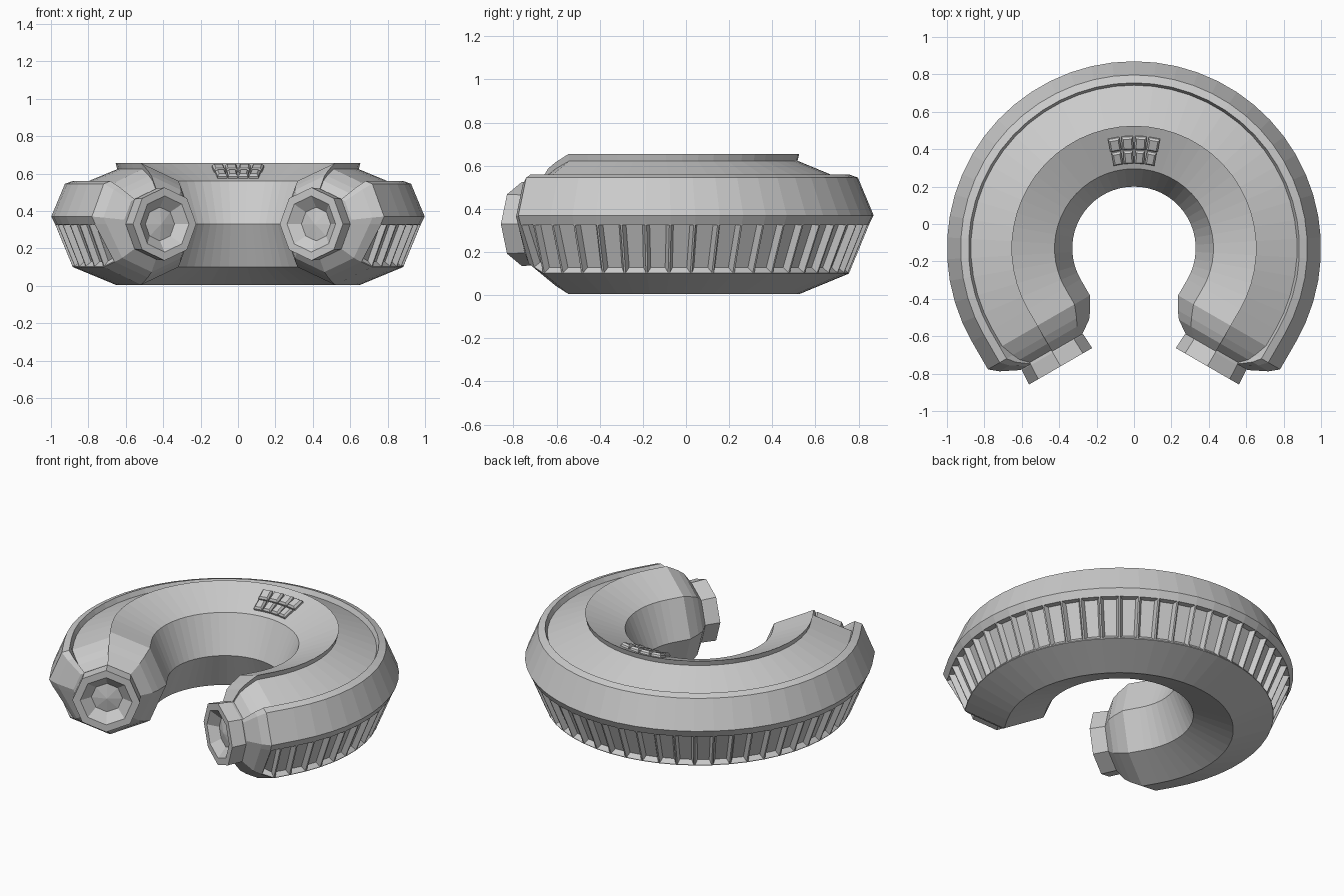
import bpy, bmesh, math
from mathutils import Vector

if "Cube" in bpy.data.objects:
    bpy.data.objects.remove(bpy.data.objects["Cube"])

CENTRE = Vector((0, -0.13, 0.33))
RING, SEGS, HALF = 0.655, 36, math.radians(120)
UP = Vector((0, 0, 1))


def frame(a, l=0.0):
    """Origin, outward and forward directions at angle a from +y, slid l past the arc end."""
    out = Vector((math.sin(a), math.cos(a), 0))
    fwd = Vector((math.cos(a), -math.sin(a), 0)) * (1 if a > 0 else -1)
    return CENTRE + out * RING + fwd * l, out, fwd


def loft(bm, rings):
    """Skin closed rings of points; returns faces by strip."""
    vs = [[bm.verts.new(p) for p in r] for r in rings]
    strips = []
    n = len(rings[0])
    for a, b in zip(vs, vs[1:]):
        strips.append([bm.faces.new((a[i], a[(i + 1) % n], b[(i + 1) % n], b[i])) for i in range(n)])
    return vs, strips


def finish(name, bm):
    me = bpy.data.meshes.new(name)
    bm.to_mesh(me)
    bm.free()
    ob = bpy.data.objects.new(name, me)
    bpy.context.collection.objects.link(ob)
    return ob


# Ring body: octagonal tube with stepped outer shell, tapering at both ends
profile = [(-.325, 0), (-.23, .23), (0, .325), (-.008, .293), (.217, .2), (.23, .23),
           (.272, .215), (.345, .04), (.325, 0), (.23, -.23), (0, -.325), (-.23, -.23)]
SHELL = (5, 6, 7, 8)
taper = [(.10, 1, 1), (.17, .88, 1), (.21, .79, .86), (.26, .57, .57)]
stations = [(-HALF, l, b, s) for l, b, s in reversed(taper)]
stations += [(-HALF + 2 * HALF * i / SEGS, 0, 1, 1) for i in range(SEGS + 1)]
stations += [(HALF, l, b, s) for l, b, s in taper]
rings = []
for a, l, body, shell in stations:
    o, out, _ = frame(a, l)
    ring = []
    for i, (s, z) in enumerate(profile):
        k = shell if i in SHELL else body
        ring.append(o + out * s * k + UP * z * k)
    rings.append(ring)
bm = bmesh.new()
vs, strips = loft(bm, rings)
bm.faces.new(vs[0])
bm.faces.new(vs[-1])
bmesh.ops.recalc_face_normals(bm, faces=bm.faces)
# Row of tapered pockets below the shell lip
pockets = [st[8] for st in strips[2:-2]]
bmesh.ops.inset_individual(bm, faces=pockets, thickness=.006, depth=0)
bmesh.ops.inset_individual(bm, faces=pockets, thickness=.02, depth=-.03)
finish("ring_body", bm)

# Octagonal end caps with a recessed face
for side, name in ((-1, "left_end_cap"), (1, "right_end_cap")):
    bm = bmesh.new()
    rings = []
    for l, r in ((.25, .185), (.265, .19), (.35, .195), (.35, .15), (.30, .09), (.315, .002)):
        o, out, _ = frame(side * HALF, l)
        rings.append([o + (out * math.cos(t) + UP * math.sin(t)) * r
                      for t in (k * math.pi / 4 for k in range(8))])
    vs, _ = loft(bm, rings)
    bm.faces.new(vs[0])
    bm.faces.new(vs[-1])
    bmesh.ops.recalc_face_normals(bm, faces=bm.faces)
    finish(name, bm)

# Button pad: two rows of four tapered keys on the inner upper slope
bm = bmesh.new()
slope = math.radians(22.5)
for col in range(4):
    a = math.radians((col - 1.5) * 7)
    _, out, _ = frame(a)
    side = UP.cross(out)
    along = out * math.cos(slope) + UP * math.sin(slope)
    nrm = UP * math.cos(slope) - out * math.sin(slope)
    for r in (.492, .567):
        base = CENTRE + out * r + UP * (.23 + (r - .425) * math.tan(slope))
        w = r * math.radians(7) / 2 - .004
        keys = []
        for h, wk, dk in ((-.01, w, .037), (.012, w, .037), (.024, w - .009, .028)):
            keys.append([base + nrm * h + side * wk * x + along * dk * y
                         for x, y in ((-1, -1), (1, -1), (1, 1), (-1, 1))])
        vs, _ = loft(bm, keys)
        bm.faces.new(vs[0])
        bm.faces.new(vs[-1])
bmesh.ops.recalc_face_normals(bm, faces=bm.faces)
finish("button_pad", bm)
